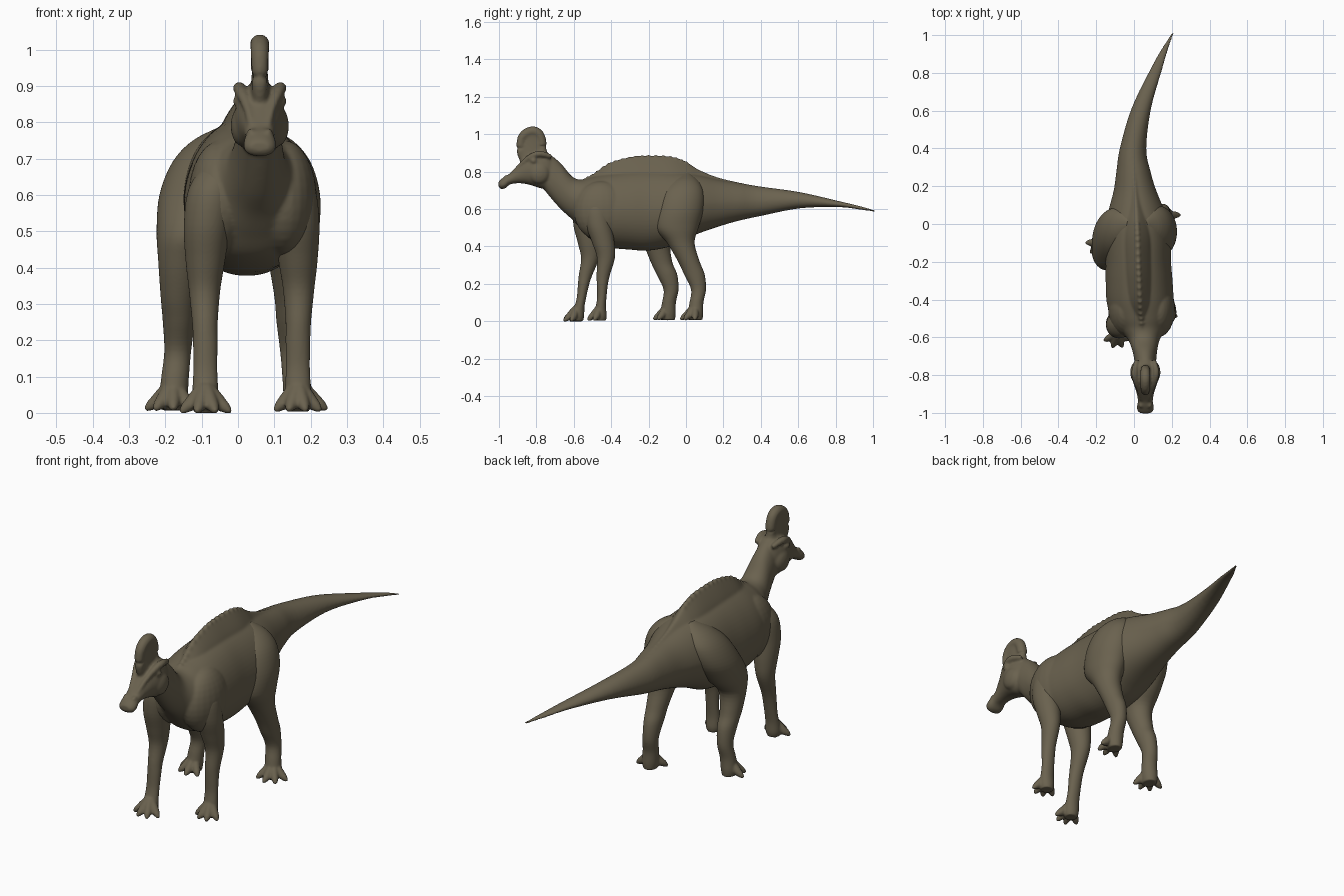
import bpy, bmesh, math
from mathutils import Vector

cube = bpy.data.objects.get("Cube")
if cube:
    bpy.data.objects.remove(cube)

hide = bpy.data.materials.new("olive_brown_hide")
hide.use_nodes = True
hide.diffuse_color = (0.145, 0.122, 0.078, 1)
bsdf = hide.node_tree.nodes["Principled BSDF"]
bsdf.inputs["Base Color"].default_value = hide.diffuse_color
bsdf.inputs["Roughness"].default_value = 0.8


def spline(rows, steps=5):
    """Catmull-Rom interpolation of rows of numbers."""
    out = []
    for i in range(len(rows) - 1):
        quad = [rows[max(i - 1, 0)], rows[i], rows[i + 1], rows[min(i + 2, len(rows) - 1)]]
        for s in range(steps):
            t = s / steps
            out.append([b + 0.5 * t * (c - a + t * (2*a - 5*b + 4*c - d + t * (3*(b - c) + d - a)))
                        for a, b, c, d in zip(*quad)])
    return out + [list(rows[-1])]


def skin_rings(bm, rings):
    """Bridge closed rings of points and cap both ends."""
    loops = [[bm.verts.new(p) for p in ring] for ring in rings]
    n = len(loops[0])
    for a, b in zip(loops, loops[1:]):
        for i in range(n):
            bm.faces.new((a[i], a[(i + 1) % n], b[(i + 1) % n], b[i]))
    bm.faces.new(loops[0])
    bm.faces.new(loops[-1])


def angles(n=56):
    return [2 * math.pi * i / n for i in range(n)]


def loft_y(bm, rows, pinch=0.0, square=1.0):
    """Slices along y; each row is y, centre x, top, bottom, half width."""
    rings = []
    for y, x, top, bot, hw in spline(rows):
        mid, hh, ring = (top + bot) / 2, (top - bot) / 2, []
        for a in angles():
            c, s = math.cos(a), math.sin(a)
            u = math.copysign(abs(c) ** square, c)
            v = math.copysign(abs(s) ** square, s)
            ring.append((x + hw * u * (1 - pinch * max(v, 0)), y, mid + hh * v))
        rings.append(ring)
    skin_rings(bm, rings)


def loft_z(bm, rows):
    """Slices along z; each row is z, centre x, centre y, half x, half y."""
    skin_rings(bm, [[(x + hx * math.cos(a), y + hy * math.sin(a), z) for a in angles()]
                    for z, x, y, hx, hy in spline(rows)])


def tube(bm, points):
    """Round tube through points of x, y, z, radius."""
    pts = spline(points, 4)
    rings = []
    for i, p in enumerate(pts):
        d = Vector(pts[min(i + 1, len(pts) - 1)][:3]) - Vector(pts[max(i - 1, 0)][:3])
        q = d.to_track_quat('Z', 'X')
        rings.append([Vector(p[:3]) + q @ Vector((p[3] * math.cos(a), p[3] * math.sin(a), 0))
                      for a in angles(14)])
    skin_rings(bm, rings)


def ball(bm, centre, size):
    made = bmesh.ops.create_uvsphere(bm, u_segments=24, v_segments=16, radius=1)
    for v in made["verts"]:
        v.co = Vector(centre) + Vector([a * b for a, b in zip(v.co, size)])


def finish(bm, name, voxel, smooth):
    """Fuse the shells of one part into a single soft skin."""
    bmesh.ops.recalc_face_normals(bm, faces=bm.faces)
    mesh = bpy.data.meshes.new(name)
    bm.to_mesh(mesh)
    bm.free()
    mesh.materials.append(hide)
    ob = bpy.data.objects.new(name, mesh)
    bpy.context.collection.objects.link(ob)
    fuse = ob.modifiers.new("fuse", 'REMESH')
    fuse.mode, fuse.voxel_size, fuse.use_smooth_shade = 'VOXEL', voxel, True
    soft = ob.modifiers.new("soften", 'SMOOTH')
    soft.factor, soft.iterations = 0.5, smooth


# Torso, neck and tail
bm = bmesh.new()
loft_y(bm, [
    (-.79, .06, .89, .745, .05), (-.73, .06, .89, .668, .057), (-.67, .057, .845, .6, .066),
    (-.61, .052, .775, .545, .085), (-.56, .045, .757, .49, .122), (-.5, .038, .772, .43, .158),
    (-.41, .032, .793, .395, .177), (-.3, .027, .806, .383, .177), (-.2, .023, .81, .378, .173),
    (-.085, .02, .806, .4, .174), (0, .017, .798, .44, .168), (.075, .013, .782, .472, .147),
    (.18, .005, .757, .508, .112), (.28, -.003, .74, .537, .09), (.4, -.005, .72, .563, .07),
    (.61, .038, .69, .604, .052), (.82, .118, .642, .61, .032), (.93, .165, .616, .597, .018),
    (1.01, .205, .594, .584, .006)], pinch=.12, square=.92)
# Narrow fin along the back, topped with small bumps
fin = [(-.56, .045, .757, .7, .02), (-.5, .038, .783, .7, .04), (-.41, .032, .845, .71, .055),
       (-.3, .027, .877, .71, .062), (-.2, .023, .885, .71, .064), (-.085, .02, .88, .71, .064),
       (0, .016, .852, .7, .06), (.075, .012, .808, .69, .052), (.18, .005, .767, .68, .04),
       (.35, -.005, .728, .66, .03)]
loft_y(bm, fin, pinch=.6)
for y, x, top, bot, hw in spline(fin, 3):
    if -.53 < y < .02:
        ball(bm, (x, y, top - .007), (.014, .012, .012))
# Muscle masses of the shoulders
for side in (-1, 1):
    ball(bm, (.04 + side * .087, -.45, .59), (.09, .15, .16))

# Head with brows, eyes, cheeks, nostrils and bill
loft_y(bm, [
    (-.71, .06, .872, .72, .045), (-.74, .06, .902, .708, .06), (-.78, .06, .91, .712, .069),
    (-.82, .06, .902, .725, .069), (-.86, .06, .877, .735, .057), (-.9, .06, .833, .738, .045),
    (-.94, .06, .792, .732, .04), (-.965, .06, .777, .712, .045),
    (-.988, .06, .76, .707, .042), (-1.002, .06, .747, .72, .028)], pinch=.15, square=.82)
for side in (-1, 1):
    x = lambda d: .06 + side * d
    tube(bm, [(x(.045), -.72, .88, .012), (x(.057), -.78, .895, .017),
              (x(.05), -.83, .88, .016), (x(.034), -.88, .84, .012), (x(.022), -.93, .79, .009)])
    ball(bm, (x(.063), -.815, .858), (.011, .017, .014))
    ball(bm, (x(.05), -.785, .79), (.03, .055, .055))
    ball(bm, (x(.024), -.955, .772), (.012, .02, .011))

# Crest: plate inside a slightly thicker rounded rim
loft_z(bm, [(.84, .06, -.81, .036, .07), (.9, .06, -.822, .025, .08), (.97, .06, -.825, .02, .07),
            (1.01, .06, -.825, .021, .05), (1.03, .06, -.82, .014, .03)])
tube(bm, [(.06, -.86, .84, .018), (.06, -.882, .9, .022), (.06, -.881, .965, .024),
          (.06, -.86, 1.0, .026), (.06, -.82, 1.016, .027), (.06, -.786, 1.0, .026),
          (.06, -.77, .955, .025), (.06, -.768, .9, .025), (.06, -.75, .85, .024)])
finish(bm, "body_and_head", .006, 8)

# Legs: rows of z, x, y, half x, half y for the left side
front_rows = [
    (.73, .1, -.46, .01, .01), (.69, .122, -.465, .042, .045), (.62, .145, -.475, .066, .072),
    (.52, .16, -.468, .064, .07), (.42, .165, -.442, .054, .06), (.34, .167, -.428, .043, .048),
    (.25, .166, -.442, .035, .036), (.2, .165, -.447, .034, .03), (.13, .165, -.45, .033, .025),
    (.08, .165, -.455, .035, .027), (.03, .165, -.458, .037, .034), (.004, .165, -.458, .03, .03)]
hind_rows = [
    (.79, .06, 0, .015, .02), (.75, .09, -.008, .06, .075), (.69, .115, -.02, .085, .115),
    (.6, .13, -.035, .096, .13), (.5, .14, -.05, .083, .117), (.42, .146, -.028, .064, .074),
    (.32, .15, .015, .05, .058), (.25, .15, .045, .044, .055), (.17, .153, .067, .037, .04),
    (.1, .16, .056, .038, .037), (.04, .165, .05, .039, .042), (.007, .165, .05, .032, .038)]


def leg(name, rows, side, fan, reach):
    """Leg with clawed toes fanned at angles measured outward from straight ahead."""
    bm = bmesh.new()
    loft_z(bm, rows)
    z, x, y = rows[-1][:3]
    for deg in fan:
        a = math.radians(deg)
        dx, dy = side * math.sin(a), -math.cos(a)
        at = lambda k, h, r: (x + dx * reach * k, y + dy * reach * k, z + h, r)
        tube(bm, [at(.1, .07, .018), at(.42, .044, .019), at(.66, .024, .019),
                  at(.82, .016, .016), at(.94, .009, .012), at(1.08, .003, .006)])
    finish(bm, name, .005, 3)


def stride_front(row):
    z, x, y, hx, hy = row
    return (z - .004, .075 - x, y - .04 - .115 * (.73 - z), hx, hy)


def stride_hind(row):
    z, x, y, hx, hy = row
    step = min((.79 - z) / .4, 1)
    return (z, -x + .03 - .043 * step, y - .147 * step ** 2, hx, hy)


front_fan, hind_fan = (-65, -22, 18, 62), (-45, 0, 42, 88)
leg("front_left_leg", front_rows, 1, front_fan, .066)
leg("front_right_leg", [stride_front(r) for r in front_rows], -1, front_fan, .072)
leg("hind_left_leg", hind_rows, 1, hind_fan, .075)
leg("hind_right_leg", [stride_hind(r) for r in hind_rows], -1, hind_fan, .072)
